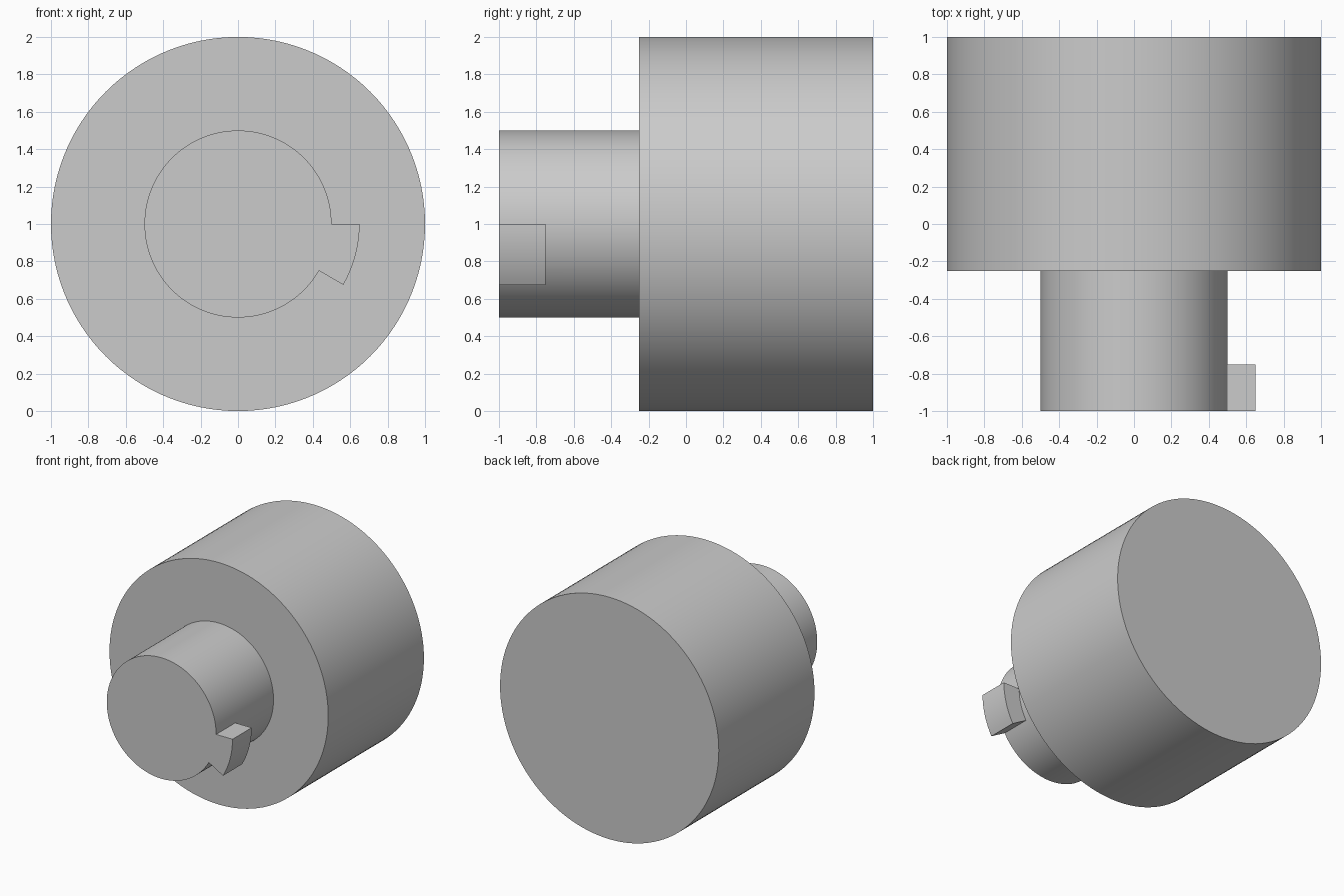
import bpy, bmesh, math
from mathutils import Vector

if "Cube" in bpy.data.objects:
    bpy.data.objects.remove(bpy.data.objects["Cube"], do_unlink=True)

SEGMENTS = 120          # 3 degree steps, so the key edges land on vertices
AXIS_Z = 1.0            # height of the shared axis, which runs along y

grey = bpy.data.materials.new("plain grey")
grey.use_nodes = True
GREY = (0.6, 0.6, 0.6, 1.0)
grey.diffuse_color = GREY
grey.node_tree.nodes["Principled BSDF"].inputs["Base Color"].default_value = GREY


def ring(bm, radius, y):
    """Circle of vertices around the y axis."""
    step = 2 * math.pi / SEGMENTS
    return [bm.verts.new((radius * math.cos(i * step), y, radius * math.sin(i * step)))
            for i in range(SEGMENTS)]


def band(bm, a, b):
    """Wall of quads between two rings."""
    return [bm.faces.new((a[i], a[(i + 1) % SEGMENTS], b[(i + 1) % SEGMENTS], b[i]))
            for i in range(SEGMENTS)]


def finish(bm, name):
    bmesh.ops.recalc_face_normals(bm, faces=bm.faces)
    mesh = bpy.data.meshes.new(name)
    bm.to_mesh(mesh)
    bm.free()
    mesh.materials.append(grey)
    obj = bpy.data.objects.new(name, mesh)
    obj.location.z = AXIS_Z
    bpy.context.collection.objects.link(obj)
    bpy.ops.object.select_all(action='DESELECT')
    obj.select_set(True)
    bpy.context.view_layer.objects.active = obj
    bpy.ops.object.shade_smooth_by_angle(angle=math.radians(30))
    return obj


# Large drum
bm = bmesh.new()
front, back = ring(bm, 1.0, -0.25), ring(bm, 1.0, 1.0)
band(bm, front, back)
bm.faces.new(front)
bm.faces.new(back)
finish(bm, "drum")

# Shaft, open where it meets the drum
bm = bmesh.new()
tip, mid, root = (ring(bm, 0.5, y) for y in (-1.0, -0.75, -0.25))
tip_wall = band(bm, tip, mid)
band(bm, mid, root)
bm.faces.new(tip)
bmesh.ops.recalc_face_normals(bm, faces=bm.faces)

# Key: the 30 degree sector below the +x side, pulled out to radius 0.65
sector = tip_wall[-SEGMENTS // 12:]
result = bmesh.ops.extrude_face_region(bm, geom=sector)
for v in (g for g in result["geom"] if isinstance(g, bmesh.types.BMVert)):
    v.co.x *= 1.3
    v.co.z *= 1.3
leftover = [f for f in sector if f.is_valid]
if leftover:
    bmesh.ops.delete(bm, geom=leftover, context='FACES')

# Merge the flat end of the key with the end of the shaft
end_edges = [e for e in bm.edges if len(e.link_faces) == 2
             and all(f.calc_center_median().y < -0.999 for f in e.link_faces)]
bmesh.ops.dissolve_edges(bm, edges=end_edges, use_verts=False)
finish(bm, "keyed_shaft")
